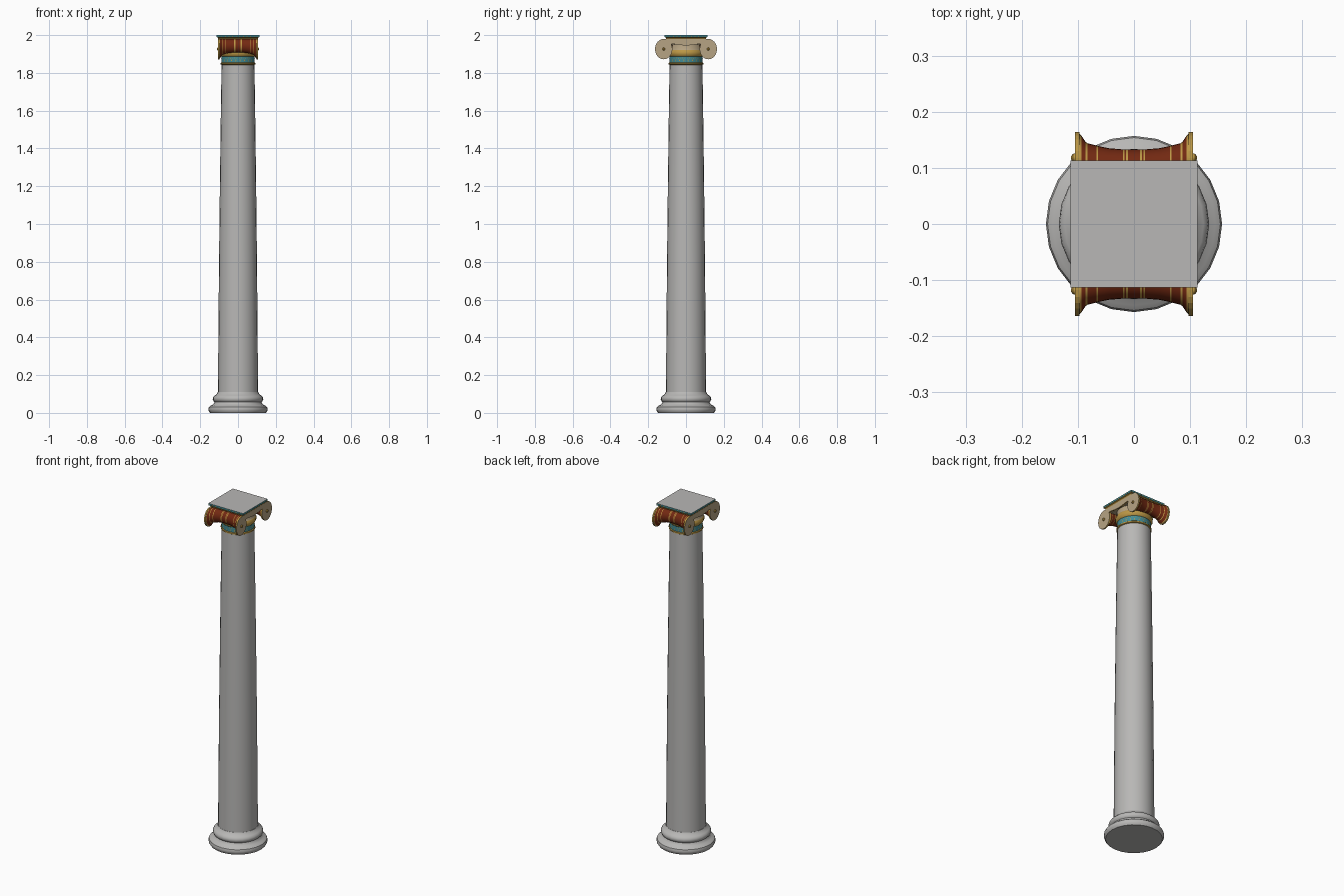
import bpy, bmesh, math
from mathutils import Vector

if "Cube" in bpy.data.objects:
    bpy.data.objects.remove(bpy.data.objects["Cube"])

def mat(name, c):
    m = bpy.data.materials.new(name)
    m.diffuse_color = (*c, 1)
    m.use_nodes = True
    m.node_tree.nodes["Principled BSDF"].inputs["Base Color"].default_value = m.diffuse_color
    return m

STONE = mat("grey stone", (0.48, 0.475, 0.465))
TAN = mat("tan stone", (0.47, 0.37, 0.23))
GOLD = mat("gold paint", (0.50, 0.31, 0.06))
TEAL = mat("teal paint", (0.055, 0.26, 0.30))
RED = mat("dark red paint", (0.17, 0.022, 0.006))
MATS = [STONE, TAN, GOLD, TEAL, RED]
S, T, G, B, R = range(5)

def finish(name, bm, smooth=None):
    bmesh.ops.recalc_face_normals(bm, faces=bm.faces[:])
    me = bpy.data.meshes.new(name)
    bm.to_mesh(me)
    bm.free()
    for m in MATS:
        me.materials.append(m)
    ob = bpy.data.objects.new(name, me)
    bpy.context.collection.objects.link(ob)
    if smooth:
        bpy.ops.object.select_all(action='DESELECT')
        ob.select_set(True)
        bpy.context.view_layer.objects.active = ob
        bpy.ops.object.shade_smooth_by_angle(angle=math.radians(smooth))
    return ob

def loft(name, rings, bands, smooth=35):
    """Skin a list of point rings; bands gives one colour index per strip."""
    bm = bmesh.new()
    vr = [[bm.verts.new(p) for p in ring] for ring in rings]
    n = len(vr[0])
    for a, b, c in zip(vr, vr[1:], bands):
        for i in range(n):
            j = (i + 1) % n
            bm.faces.new((a[i], a[j], b[j], b[i])).material_index = c
    bm.faces.new(vr[0]).material_index = bands[0]
    bm.faces.new(vr[-1]).material_index = bands[-1]
    return finish(name, bm, smooth)

def lathe(name, prof, bands, n=24):
    rings = [[(r * math.cos(2 * math.pi * i / n), r * math.sin(2 * math.pi * i / n), z)
              for i in range(n)] for r, z in prof]
    return loft(name, rings, bands)

def add_box(bm, c, s, m):
    vs = bmesh.ops.create_cube(bm, size=1)["verts"]
    for v in vs:
        v.co = Vector([c[k] + v.co[k] * s[k] for k in range(3)])
    for f in {f for v in vs for f in v.link_faces}:
        f.material_index = m

# Moulded base and tapering shaft
base = [(0.148, 0), (0.155, 0.01), (0.157, 0.02), (0.154, 0.031), (0.145, 0.038),
        (0.136, 0.042), (0.128, 0.05), (0.125, 0.058), (0.130, 0.063), (0.134, 0.072),
        (0.132, 0.083), (0.124, 0.092), (0.113, 0.098), (0.107, 0.11)]
lathe("base", base, [S] * 13)
shaft = [(0.106, 0.105), (0.104, 0.4), (0.1005, 0.8), (0.096, 1.2), (0.0915, 1.55), (0.087, 1.85)]
lathe("shaft", shaft, [S] * 5)

# Painted neck and echinus
neck = [(0.087, 1.843), (0.092, 1.846), (0.092, 1.853), (0.088, 1.856), (0.0885, 1.886),
        (0.092, 1.889), (0.097, 1.899), (0.098, 1.91), (0.093, 1.92), (0.09, 1.925),
        (0.09, 1.958)]
lathe("neck", neck, [G, G, G, B, G, G, G, G, T, T])

# Gold ornament plates around the neck
bm = bmesh.new()
for i in range(24):
    a = 2 * math.pi * (i + 0.5) / 24
    rad = Vector((math.cos(a), math.sin(a), 0))
    tan = Vector((-math.sin(a), math.cos(a), 0))
    for dy, z, w, h in ((0, 1.866, 0.003, 0.006), (0.006, 1.878, 0.002, 0.003), (-0.006, 1.878, 0.002, 0.003)):
        p = rad * 0.0888 + tan * dy + Vector((0, 0, z))
        up = Vector((0, 0, 1))
        bm.faces.new([bm.verts.new(q) for q in
                      (p - tan * w, p - up * h, p + tan * w, p + up * h)]).material_index = G
finish("neck_ornament", bm)

# Bolsters: red rolls flared at both ends with gold bands
half = [(0.0, 0.133), (0.011, 0.133), (0.014, 0.133), (0.017, 0.133), (0.020, 0.133),
        (0.045, 0.135), (0.064, 0.139), (0.067, 0.140), (0.083, 0.144), (0.086, 0.146),
        (0.094, 0.158), (0.099, 0.163)]
cols = [R, G, R, G, R, R, G, R, G, R, G]
stations = [(-x, y) for x, y in half[:0:-1]] + half
for side, label in ((-1, "front"), (1, "back")):
    rings = []
    for x, yo in stations:
        t = (yo - 0.133) / 0.030
        ry, cy = (yo - 0.072) / 2, (yo + 0.072) / 2
        zb = 1.908 - 0.035 * t
        cz, rz = (1.979 + zb) / 2, (1.979 - zb) / 2
        rings.append([(x, side * (cy + ry * math.cos(2 * math.pi * i / 24)),
                       cz + rz * math.sin(2 * math.pi * i / 24)) for i in range(24)])
    loft(label + "_bolster", rings, cols[::-1] + cols)

# Volute faces: two scrolls joined by a sagging channel, with gold rims
CY, CZ, RY, RZ = 0.118, 1.926, 0.046, 0.054
scroll = [(CY + RY * math.cos(math.radians(a)), CZ + RZ * math.sin(math.radians(a)))
          for a in range(90, -216, -15)]
under = [(0.06, 1.952), (0.03, 1.947)]
right = scroll + under
outline = right + [(0, 1.945)] + [(-y, z) for y, z in right[::-1]]
for side, label in ((-1, "left"), (1, "right")):
    bm = bmesh.new()
    f = bm.faces.new([bm.verts.new((side * 0.097, y, z)) for y, z in outline])
    ext = bmesh.ops.extrude_face_region(bm, geom=[f])["geom"]
    for v in ext:
        if isinstance(v, bmesh.types.BMVert):
            v.co.x = side * 0.105
    bm.normal_update()
    for face in bm.faces:
        face.material_index = T if abs(face.normal.x) > 0.9 else G
    finish(label + "_volute_face", bm)
    # Gold eyes
    for s, end in ((-1, "front"), (1, "back")):
        loft(f"{label}_{end}_eye",
             [[(side * x, s * CY + r * math.cos(math.pi * i / 6), CZ + r * math.sin(math.pi * i / 6))
               for i in range(12)] for x, r in ((0.104, 0.008), (0.109, 0.007), (0.112, 0.003))],
             [G, G])

# Core filling between the bolsters
bm = bmesh.new()
add_box(bm, (0, 0, 1.966), (0.19, 0.2, 0.032), T)
finish("capital_core", bm)

# Abacus: gold underside moulding, teal edge, grey top
def square(h, z):
    return [(-h, -h, z), (h, -h, z), (h, h, z), (-h, h, z)]
ab = loft("abacus", [square(0.104, 1.979), square(0.107, 1.986), square(0.113, 1.989), square(0.113, 2.0)],
          [G, G, B], smooth=None)
for p in ab.data.polygons:
    if p.normal.z > 0.9:
        p.material_index = S

# Gold dots along the abacus edge
bm = bmesh.new()
for i in range(12):
    u = -0.1045 + i * 0.019
    for s in (-1, 1):
        add_box(bm, (u, s * 0.113, 1.9935), (0.004, 0.001, 0.004), G)
        add_box(bm, (s * 0.113, u, 1.9935), (0.001, 0.004, 0.004), G)
finish("abacus_dots", bm)
